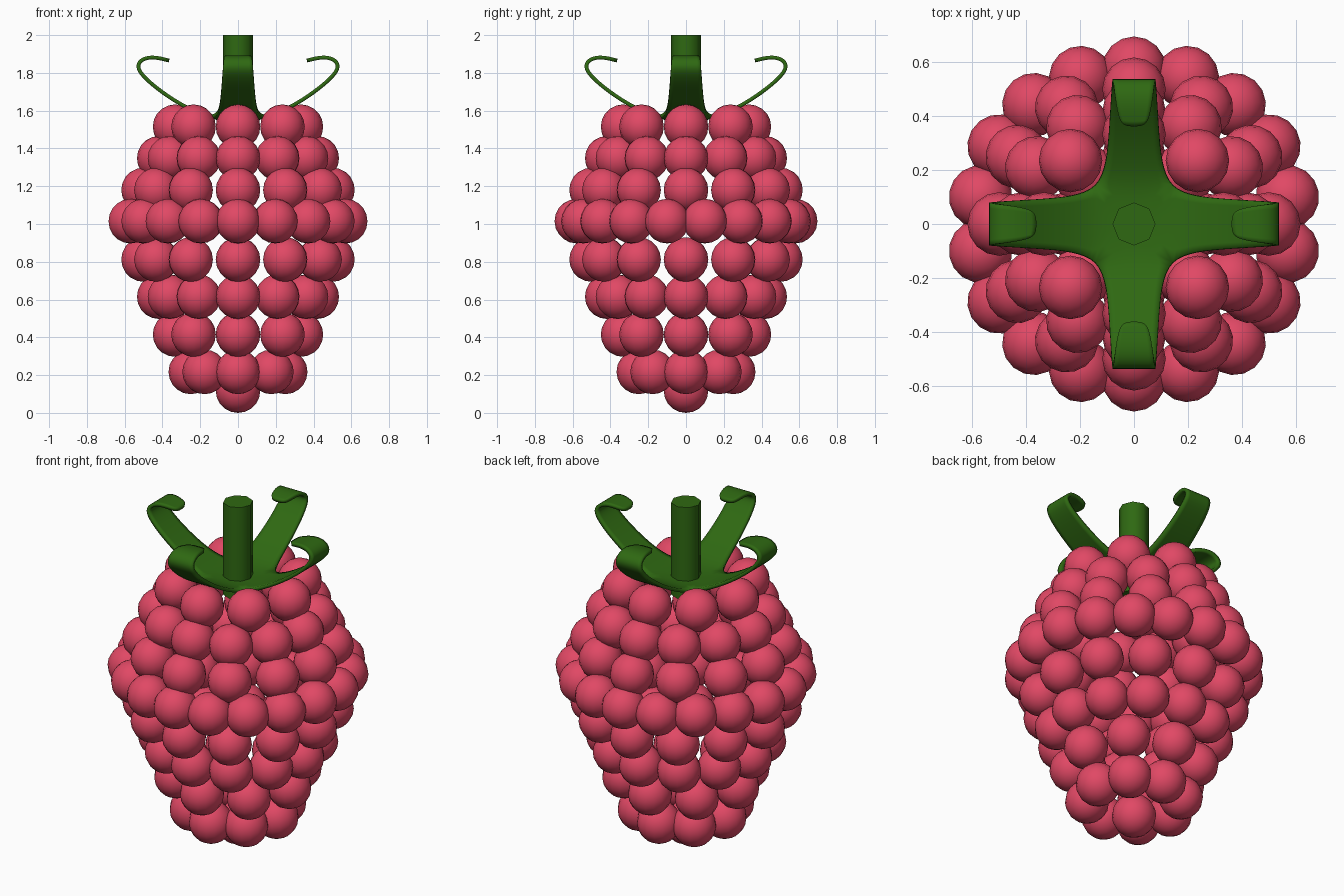
import bpy, bmesh, math
from mathutils import Matrix, Vector

if "Cube" in bpy.data.objects:
    bpy.data.objects.remove(bpy.data.objects["Cube"])


def material(name, rgb):
    m = bpy.data.materials.new(name)
    m.diffuse_color = (*rgb, 1)
    m.use_nodes = True
    m.node_tree.nodes["Principled BSDF"].inputs["Base Color"].default_value = m.diffuse_color
    return m


berry_pink = material("berry pink", (0.75, 0.065, 0.13))
leaf_green = material("leaf green", (0.028, 0.14, 0.006))


def make_object(name, bm, mat, angle=50):
    mesh = bpy.data.meshes.new(name)
    bmesh.ops.recalc_face_normals(bm, faces=bm.faces[:])
    bm.to_mesh(mesh)
    bm.free()
    mesh.materials.append(mat)
    ob = bpy.data.objects.new(name, mesh)
    bpy.context.collection.objects.link(ob)
    bpy.ops.object.select_all(action='DESELECT')
    ob.select_set(True)
    bpy.context.view_layer.objects.active = ob
    bpy.ops.object.shade_smooth_by_angle(angle=math.radians(angle))
    return ob


# Fruit: rings of small balls (height, ring radius, count)
BALL = 0.118
rings = [(0.118, 0, 1), (0.217, 0.25, 8), (0.415, 0.333, 8), (0.615, 0.417, 12),
         (0.812, 0.5, 12), (1.015, 0.578, 18), (1.18, 0.5, 12),
         (1.348, 0.417, 12), (1.515, 0.333, 8)]
bm = bmesh.new()
for z, radius, count in rings:
    for i in range(count):
        a = math.pi / 2 + i * math.tau / count
        place = Matrix.Rotation(a, 4, 'Z') @ Matrix.Translation((radius, 0, z))
        bmesh.ops.create_uvsphere(bm, u_segments=16, v_segments=10,
                                  radius=BALL, matrix=place)
make_object("berry_balls", bm, berry_pink)

# Stem: eight-sided rod
bm = bmesh.new()
bmesh.ops.create_cone(bm, cap_ends=True, segments=8, radius1=0.08, radius2=0.08,
                      depth=0.54, matrix=Matrix.Translation((0, 0, 1.73)))
make_object("stem", bm, leaf_green)

# Leaf crown: four curled arms around a middle square (reach, height, half width)
arm = [(0.135, 1.56, 0.135), (0.22, 1.59, 0.104), (0.32, 1.642, 0.094),
       (0.42, 1.71, 0.088), (0.5, 1.778, 0.083), (0.54, 1.835, 0.079),
       (0.505, 1.878, 0.074), (0.44, 1.885, 0.066), (0.365, 1.865, 0.05)]
bm = bmesh.new()
for k in range(4):
    turn = Matrix.Rotation(k * math.pi / 2, 3, 'Z')
    rows = [[bm.verts.new(turn @ Vector((r, s * w, z))) for s in (-1, 0, 1)]
            for r, z, w in arm]
    centre = bm.verts.new((0, 0, 1.555))
    bm.faces.new((centre, rows[0][0], rows[0][1]))
    bm.faces.new((centre, rows[0][1], rows[0][2]))
    for p, q in zip(rows, rows[1:]):
        for j in range(2):
            bm.faces.new((p[j], q[j], q[j + 1], p[j + 1]))
bmesh.ops.remove_doubles(bm, verts=bm.verts[:], dist=0.001)
crown = make_object("leaf_crown", bm, leaf_green, 80)
sub = crown.modifiers.new("smooth", 'SUBSURF')
sub.levels = sub.render_levels = 2
solid = crown.modifiers.new("thickness", 'SOLIDIFY')
solid.thickness = 0.02
solid.offset = 0
